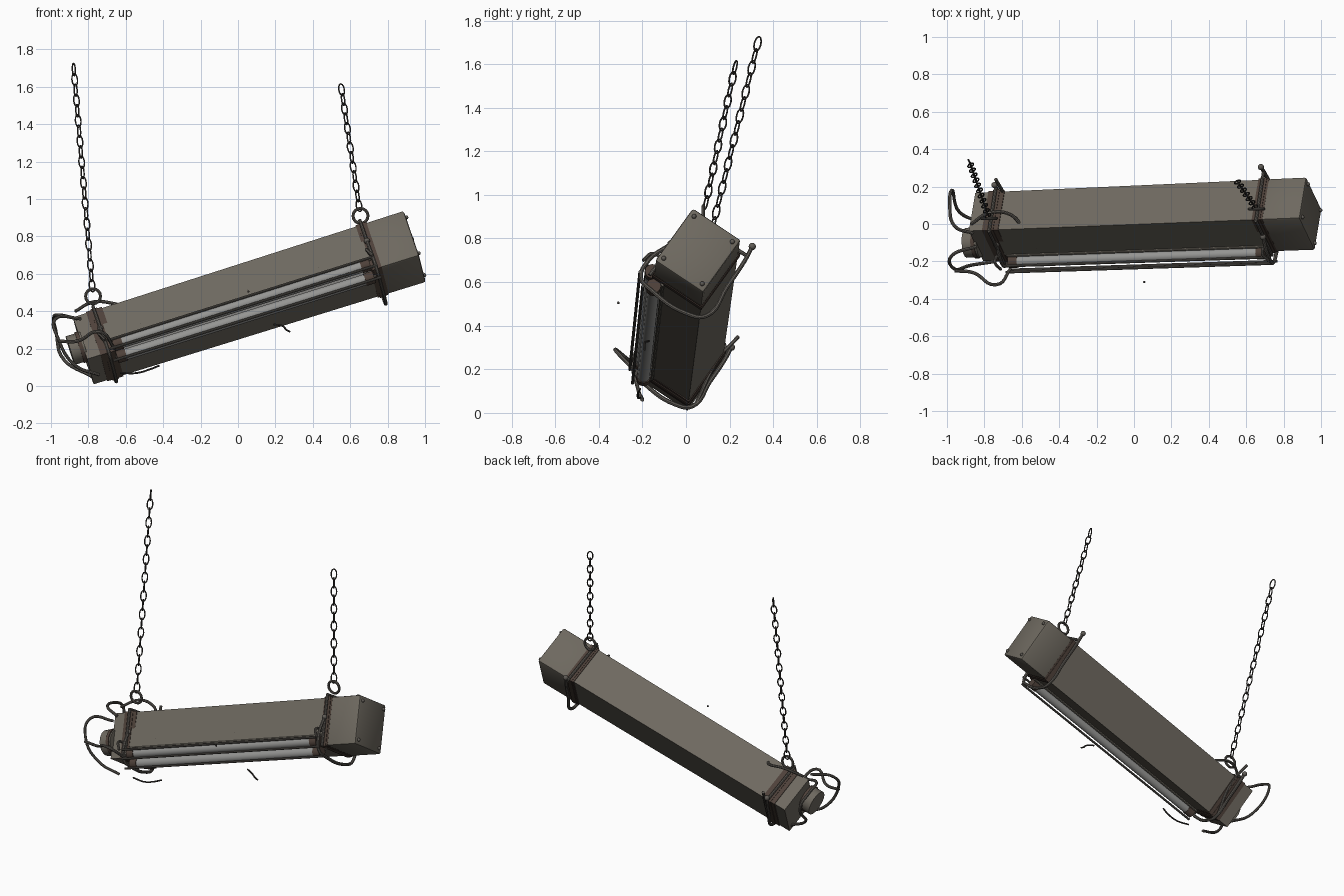
import bpy, bmesh, math
from mathutils import Vector, Matrix

if "Cube" in bpy.data.objects:
    bpy.data.objects.remove(bpy.data.objects["Cube"])

# Tilted lamp frame: s runs along the lamp, u to its back, v to its top
S = Vector((.953, .038, .30)).normalized()
U = Vector((.2, .83, -.53))
U = (U - S * U.dot(S)).normalized()
V = S.cross(U)
C = Vector((.059, .02, .4675))


def L(s, u, v):
    k = 1 - .05 * (.925 - s) / 1.85          # slight taper to the left end
    return C + S * s + U * u * k + V * v * k


def material(name, r, g, b):
    m = bpy.data.materials.new(name)
    m.diffuse_color = (r, g, b, 1)
    m.use_nodes = True
    m.node_tree.nodes["Principled BSDF"].inputs["Base Color"].default_value = m.diffuse_color
    return m


METAL = material("dusty grey metal", .155, .14, .115)
RUST = material("rusty brown", .075, .052, .041)
WIRE = material("bare wire grey", .115, .105, .092)
CHAIN = material("dark chain", .045, .04, .036)
GLASS = material("tube glass", .30, .30, .29)
LINER = material("reflector grey", .24, .235, .225)


def finish(name, bm, mats):
    bmesh.ops.recalc_face_normals(bm, faces=bm.faces)
    me = bpy.data.meshes.new(name)
    bm.to_mesh(me)
    bm.free()
    for m in mats:
        me.materials.append(m)
    ob = bpy.data.objects.new(name, me)
    bpy.context.collection.objects.link(ob)
    bpy.ops.object.select_all(action='DESELECT')
    ob.select_set(True)
    bpy.context.view_layer.objects.active = ob
    bpy.ops.object.shade_smooth_by_angle(angle=math.radians(35))
    return ob


def prism(name, profile, s0, s1, mats, liner_sides=(), bulge=0, bevel=0):
    """Extrude a (u, v) profile along the lamp; bulge domes the far end."""
    bm = bmesh.new()
    rings = [[bm.verts.new(L(s, u, v)) for u, v in profile] for s in (s0, s1)]
    n = len(profile)
    for i in range(n):
        j = (i + 1) % n
        f = bm.faces.new((rings[0][i], rings[0][j], rings[1][j], rings[1][i]))
        f.material_index = 1 if i in liner_sides else 0
    bm.faces.new(rings[0][::-1])
    end = bm.faces.new(rings[1])
    if bulge:
        bmesh.ops.poke(bm, faces=[end], offset=bulge)
    if bevel:
        bmesh.ops.bevel(bm, geom=[e for e in bm.edges if e.calc_face_angle(0) > .8],
                        offset=bevel, segments=2, affect='EDGES', profile=.5)
    return finish(name, bm, mats)


def wire(name, pts, radius, mat, smooth=True, cyclic=False, res=2):
    """Round rod through world points."""
    cu = bpy.data.curves.new(name, 'CURVE')
    cu.dimensions = '3D'
    cu.bevel_depth, cu.bevel_resolution, cu.use_fill_caps = radius, res, True
    cu.resolution_u = 6
    sp = cu.splines.new('BEZIER' if smooth else 'POLY')
    p = sp.bezier_points if smooth else sp.points
    p.add(len(pts) - 1)
    for q, co in zip(p, pts):
        if smooth:
            q.co = co
            q.handle_left_type = q.handle_right_type = 'AUTO'
        else:
            q.co = (*co, 1)
    sp.use_cyclic_u = cyclic
    tmp = bpy.data.objects.new(name, cu)
    bpy.context.collection.objects.link(tmp)
    dg = bpy.context.evaluated_depsgraph_get()
    me = bpy.data.meshes.new_from_object(tmp.evaluated_get(dg))
    bpy.data.objects.remove(tmp)
    bm = bmesh.new()
    bm.from_mesh(me)
    return finish(name, bm, [mat])


def ball(name, pos, r, mat):
    bm = bmesh.new()
    bmesh.ops.create_uvsphere(bm, u_segments=10, v_segments=6, radius=r,
                              matrix=Matrix.Translation(pos))
    return finish(name, bm, [mat])


# Housing: box section with a chamfered reflector at the lower front corner
a, b = .13, .15
rect = [(-a, b), (a, b), (a, -b), (-a, -b)]
section = [(-a, b), (a, b), (a, -b), (-.08, -.155), (-.09, -.135), (-.125, -.1), (-.14, -.09)]
prism("housing", section, -.79, .68, [METAL, LINER], liner_sides=(3, 4, 5))
prism("right_end_cap", [(u * 1.03, v * 1.03) for u, v in rect], .67, .93,
      [METAL], bulge=.012, bevel=.012)
prism("left_end_cap", rect, -.93, -.76, [METAL], bevel=.012)

# Lips along the window edges and a shallow crease on the front panel
wire("window_lip_top", [L(-.78, -.142, -.088), L(.68, -.142, -.088)], .008, METAL, False)
wire("window_lip_bottom", [L(-.78, -.078, -.16), L(.68, -.078, -.16)], .008, METAL, False)
wire("panel_crease", [L(.22, -a, .05), L(-.02, -a, -.01), L(.2, -a, .005)], .003, METAL, False)

# Fluorescent tubes with sockets, standing proud of the housing corner
for i, (u, v) in enumerate([(-.155, -.13), (-.11, -.185)]):
    wire(f"tube_{i}", [L(-.74, u, v), L(.64, u, v)], .03, GLASS, False, res=4)
    for s in (-.75, .64):
        wire(f"tube_socket_{i}", [L(s - .025, u, v), L(s + .025, u, v)], .034, RUST, False, res=4)

# Guard rods in front of the window
for i, (u, v) in enumerate([(-.195, -.115), (-.195, -.175), (-.145, -.225)]):
    wire(f"guard_rod_{i}", [L(-.8, u, v), L(.7, u, v)], .007, WIRE, False)

# Round cable gland on the left end
wire("cable_gland", [L(-1.0, -.085, -.03), L(-.92, -.085, -.03)], .08, METAL, False, res=6)
wire("gland_ring", [L(-.95, -.085, -.03), L(-.93, -.085, -.03)], .086, RUST, False, res=6)

# Rusty straps, clamp rods and their knobs
for side, s, stain in (("left", -.81, .045), ("right", .69, .03)):
    prism(side + "_strap", [(u * 1.06, v * 1.06) for u, v in rect],
          s - .018, s + .018, [RUST], bevel=.004)
    prism(side + "_rust_stain", [(u * 1.035, v * 1.035) for u, v in rect],
          s - stain, s + stain, [RUST])
    k = 1.0 if side == "right" else .88
    path = [(-.155, .02), (-.195, -.1), (-.175, -.18), (-.10, -.2), (.09, -.2),
            (.175, -.16), (.175, 0), (.17, .14), (.16, .21)]
    pts = [L(s, u * k, v * (k + .08)) for u, v in path]
    wire(side + "_clamp_rod", pts, .010, WIRE)
    wire(side + "_top_rod", [L(s, -.15, .165), L(s, .165 * k, .175)], .009, WIRE, False)
    wire(side + "_front_rod", [L(s, -.15, .17), L(s, -.15, -.16)], .009, WIRE, False)
    for j in (0, -1):
        ball(side + "_clamp_knob", pts[j], .017, WIRE)
    wire(side + "_clamp_pin", [L(s, -.13, -.07), L(s - .02, -.2, -.06), L(s, -.215, -.12)],
         .008, WIRE)

# Bent wire cage at the left end
cage = {
    "cage_back_loop": [(-.86, -.05, .36), (-.96, -.01, .38), (-.985, .1, .36),
                       (-.975, .18, .30), (-.93, .06, .14), (-.78, .0, .05)],
    "cage_front_loop": [(-.84, -.12, .36), (-.975, -.17, .36), (-.96, -.24, .25),
                        (-.87, -.22, .11), (-.74, -.2, .06)],
    "cage_cross_wire": [(-.96, -.25, .24), (-.86, -.26, .24), (-.74, -.325, .29),
                        (-.66, -.24, .2)],
    "cage_top_wire": [(-.87, .0, .40), (-.77, .06, .45), (-.66, .05, .44), (-.6, -.01, .42)],
    "cage_strut": [(-.74, .24, .35), (-.69, .15, .25), (-.66, .05, .05)],
}
for name, pts in cage.items():
    wire(name, pts, .009, WIRE)

# Loose wires and stray screw
wire("loose_wire_left", [(-.63, -.21, .07), (-.54, -.22, .07), (-.47, -.22, .09),
                         (-.42, -.21, .11)], .005, CHAIN)
wire("loose_wire_right", [(.19, -.17, .33), (.24, -.19, .32), (.26, -.19, .30),
                          (.28, -.19, .29)], .005, CHAIN)
ball("loose_screw", (.055, -.31, .505), .006, CHAIN)

# Screws on the right end and the front panel
for u, v in rect:
    ball("end_screw", L(.933, u * .82, v * .82), .011, WIRE)
for s in (-.6, 0, .4):
    ball("panel_screw", L(s, -.13, -.035), .008, CHAIN)


# Chains: linked ovals turned a quarter each time, hung from a ring
def chain(name, lo, hi, n):
    lo, hi = Vector(lo), Vector(hi)
    d = (hi - lo).normalized()
    side = d.cross(Vector((0, 1, 0))).normalized()
    other = d.cross(side)
    ring = [lo + Vector((math.cos(t), 0, math.sin(t))) * .04
            for t in (i * math.tau / 16 for i in range(16))]
    wire(name + "_ring", ring, .008, WIRE, False, True)
    start = lo + d * .03
    step = (hi - start) / n
    half = step.length * .5 + .006
    for i in range(n):
        mid = start + step * (i + .5)
        ang = math.pi / 2 * (i % 2) + .5
        w = side * math.cos(ang) + other * math.sin(ang)
        pts = [mid + d * half * math.sin(t) + w * .017 * math.cos(t)
               for t in (k * math.tau / 12 for k in range(12))]
        wire(f"{name}_link_{i}", pts, .004, CHAIN, False, True)


chain("left_chain", (-.775, .03, .48), (-.88, .335, 1.72), 22)
chain("right_chain", (.655, .08, .91), (.55, .23, 1.61), 13)
